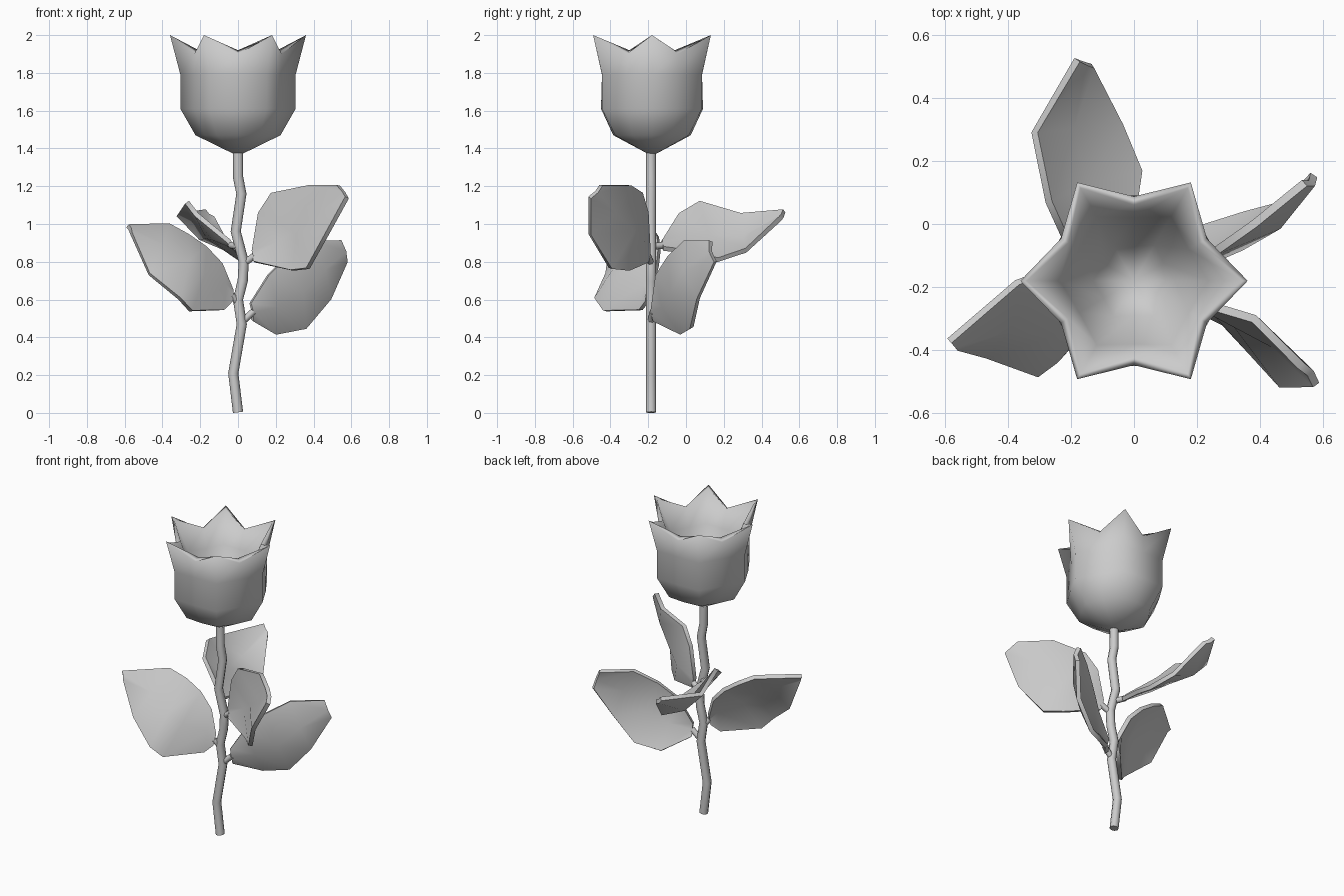
import bpy, math
from mathutils import Vector

if "Cube" in bpy.data.objects:
    bpy.data.objects.remove(bpy.data.objects["Cube"])

CY = -0.18  # stem and flower axis in y


def add_mesh(name, verts, faces, angle=50, thickness=0):
    mesh = bpy.data.meshes.new(name)
    mesh.from_pydata(verts, [], faces)
    obj = bpy.data.objects.new(name, mesh)
    bpy.context.collection.objects.link(obj)
    bpy.ops.object.select_all(action='DESELECT')
    obj.select_set(True)
    bpy.context.view_layer.objects.active = obj
    if thickness:
        mod = obj.modifiers.new("thickness", 'SOLIDIFY')
        mod.thickness, mod.offset = thickness, 0
        bpy.ops.object.modifier_apply(modifier=mod.name)
    bpy.ops.object.shade_smooth_by_angle(angle=math.radians(angle))
    return obj


def tube(name, pts, radius):
    cu = bpy.data.curves.new(name, 'CURVE')
    cu.dimensions = '3D'
    cu.bevel_depth, cu.bevel_resolution, cu.use_fill_caps = radius, 2, True
    sp = cu.splines.new('POLY')
    sp.points.add(len(pts) - 1)
    for p, co in zip(sp.points, pts):
        p.co = (*co, 1)
    obj = bpy.data.objects.new(name, cu)
    bpy.context.collection.objects.link(obj)


def leaf(name, stem_pt, rows, bulge):
    """Cupped blade from pairs of edge points, with a short stalk to the stem."""
    rows = [(Vector(a), Vector(b)) for a, b in rows]
    mids = [(a + b) / 2 for a, b in rows]
    axis = mids[-1] - mids[0]
    widest = max((b - a).length for a, b in rows)
    verts, faces = [], []
    for (a, b), m in zip(rows, mids):
        n = axis.cross(b - a).normalized()
        verts += [a, m + n * bulge * (b - a).length / widest, b]
    for i in range(len(rows) - 1):
        for j in range(2):
            k = i * 3 + j
            faces.append((k, k + 1, k + 4, k + 3))
    add_mesh(name, verts, faces, 50, 0.026)
    tube(name + "_stalk", [stem_pt, verts[1].lerp(verts[4], 0.03)], 0.018)


# flower cup: (tip radius, valley radius, tip z, valley z), outside, lip, funnel inside
rings = [(0.225, 0.205, 1.47, 1.47), (0.305, 0.27, 1.61, 1.61), (0.305, 0.265, 1.79, 1.79),
         (0.36, 0.267, 2.0, 1.90), (0.34, 0.24, 1.987, 1.92),
         (0.235, 0.20, 1.80, 1.80), (0.13, 0.11, 1.62, 1.62)]
verts, faces = [(0, CY, 1.36)], []
for rt, rv, zt, zv in rings:
    for i in range(12):
        r, z = (rv, zv) if i % 2 else (rt, zt)
        a = math.radians(30 * i)
        verts.append((r * math.cos(a), CY + r * math.sin(a), z))
verts.append((0, CY, 1.52))
last = len(verts) - 1
for i in range(12):
    j = (i + 1) % 12
    faces.append((0, 1 + j, 1 + i))
    for k in range(len(rings) - 1):
        p, q = 1 + 12 * k, 13 + 12 * k
        faces.append((p + i, p + j, q + j, q + i))
    faces.append((last - 12 + i, last - 12 + j, last))
add_mesh("flower_cup", verts, faces, 110)

# crooked stem
tube("stem", [(x, CY - 0.005, z) for x, z in
     [(0, 0.003), (-0.025, 0.21), (0.02, 0.47), (0.0, 0.6), (0.025, 0.7), (0.03, 0.8),
      (-0.012, 0.96), (0.018, 1.16), (0, 1.25), (0, 1.4)]], 0.027)

# leaves: upper edge / lower edge pairs from base to tip
leaf("left_leaf", (0.0, -0.185, 0.58), [
    ((-0.035, -0.185, 0.65), (-0.035, -0.205, 0.59)),
    ((-0.09, -0.15, 0.785), (-0.08, -0.24, 0.545)),
    ((-0.175, -0.14, 0.875), (-0.25, -0.43, 0.54)),
    ((-0.27, -0.15, 0.94), (-0.31, -0.475, 0.605)),
    ((-0.37, -0.185, 0.995), (-0.47, -0.415, 0.735)),
    ((-0.585, -0.37, 0.99), (-0.565, -0.39, 0.95))], 0.055)
leaf("upper_right_leaf", (0.03, -0.185, 0.79), [
    ((0.075, -0.20, 0.86), (0.085, -0.21, 0.80)),
    ((0.11, -0.21, 1.06), (0.286, -0.31, 0.755)),
    ((0.18, -0.24, 1.165), (0.37, -0.40, 0.765)),
    ((0.38, -0.30, 1.205), (0.47, -0.51, 0.945)),
    ((0.53, -0.45, 1.205), (0.577, -0.51, 1.14))], 0.045)
leaf("lower_right_leaf", (0.02, -0.185, 0.48), [
    ((0.065, -0.17, 0.58), (0.075, -0.165, 0.49)),
    ((0.16, -0.15, 0.73), (0.196, -0.02, 0.42)),
    ((0.26, -0.085, 0.83), (0.355, 0.03, 0.45)),
    ((0.38, 0.00, 0.91), (0.485, 0.065, 0.605)),
    ((0.54, 0.13, 0.91), (0.57, 0.155, 0.80))], -0.055)
leaf("back_leaf", (0.0, -0.185, 0.88), [
    ((-0.05, -0.13, 0.91), (-0.01, -0.12, 0.87)),
    ((-0.22, -0.04, 1.05), (0.0, 0.03, 0.85)),
    ((-0.27, 0.07, 1.115), (0.02, 0.168, 0.81)),
    ((-0.315, 0.29, 1.05), (-0.04, 0.317, 0.86)),
    ((-0.18, 0.52, 1.07), (-0.13, 0.50, 1.03))], 0.045)
